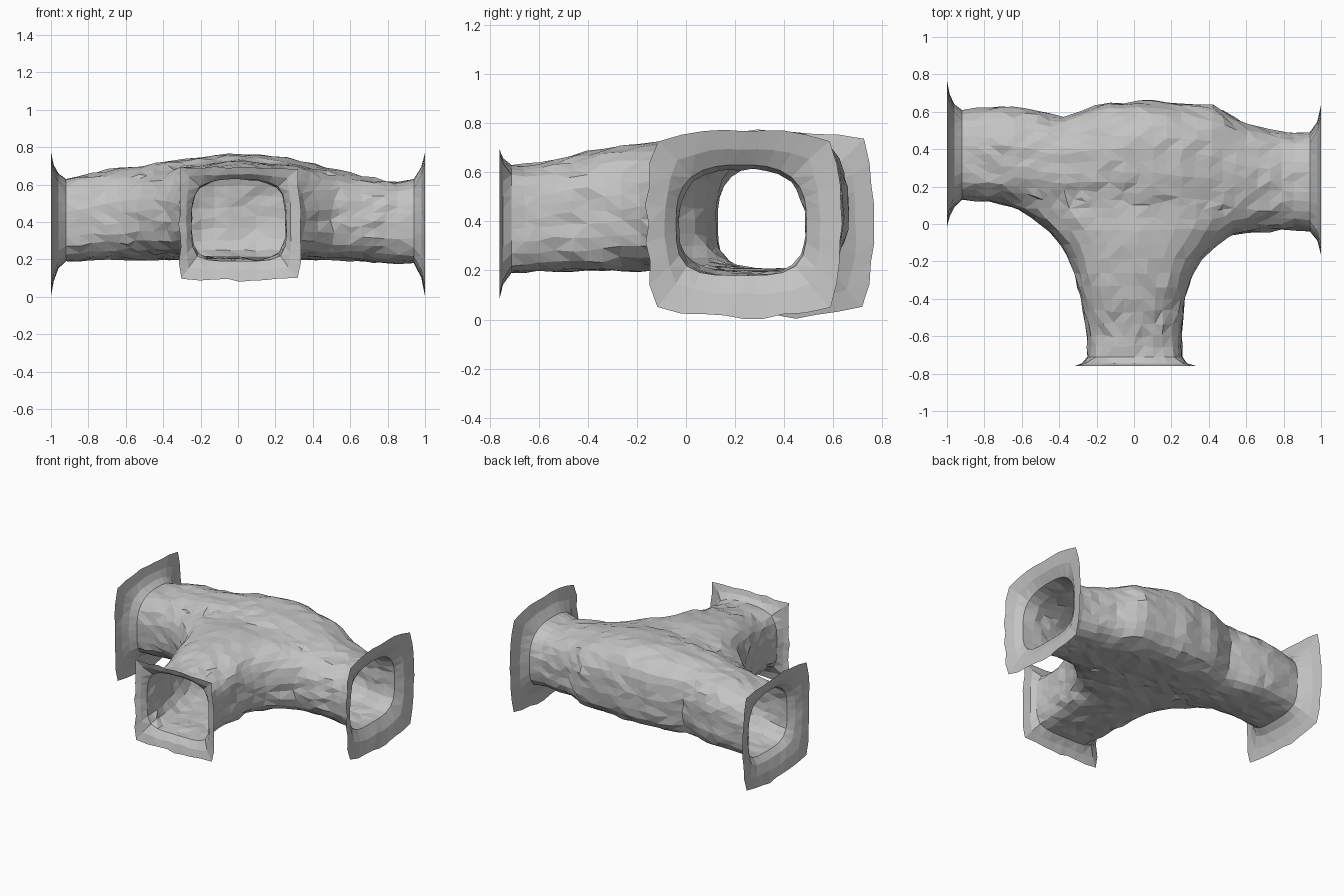
import bpy, bmesh, math, random
from mathutils import Vector

random.seed(4)
SIDES = 32

if "Cube" in bpy.data.objects:
    bpy.data.objects.remove(bpy.data.objects["Cube"])

rock = bpy.data.materials.new("grey_rock")
rock.use_nodes = True
GREY = (0.55, 0.55, 0.55, 1)
rock.diffuse_color = GREY
rock.node_tree.nodes["Principled BSDF"].inputs["Base Color"].default_value = GREY


def resample(rows, step):
    """Fill in sections between the key sections of a tunnel."""
    out = []
    for a, b in zip(rows, rows[1:]):
        count = max(1, round((b[0] - a[0]) / step))
        for i in range(count):
            t = i / count
            out.append([u + (v - u) * t for u, v in zip(a, b)])
    return out + [list(rows[-1])]


def loft(name, rows, place, flared_ends, roof, floor, corner):
    """Closed tube of sections (position, side low, side high, bottom, top).
    Domed roof and squarer floor inside, sharp-cornered bulged squares at the rims."""
    bm = bmesh.new()
    rings = []
    for pos, lo, hi, bottom, top in resample(rows, 0.07):
        rim = max(0, 1 - min(abs(pos - e) for e in flared_ends) / 0.06)
        ring = []
        for k in range(SIDES):
            a = math.tau * k / SIDES
            c, s = math.cos(a), math.sin(a)
            power = roof if s > 0 else floor
            soft = (abs(c) ** power + abs(s) ** power) ** (-1 / power)
            big, small = max(abs(c), abs(s)), min(abs(c), abs(s))
            square = (1 - (1 - corner) * (small / big) ** 2) / big
            r = soft + (square - soft) * rim
            r *= 1 - random.uniform(0, 0.05) * rim
            side = (lo + hi) / 2 + r * c * (hi - lo) / 2
            height = (bottom + top) / 2 + r * s * (top - bottom) / 2
            ring.append(bm.verts.new(place(pos, side, height)))
        rings.append(ring)
    for r0, r1 in zip(rings, rings[1:]):
        for k in range(SIDES):
            n = (k + 1) % SIDES
            bm.faces.new((r0[k], r0[n], r1[n], r1[k]))
    bm.faces.new(rings[0])
    bm.faces.new(rings[-1])
    bmesh.ops.recalc_face_normals(bm, faces=bm.faces)
    mesh = bpy.data.meshes.new(name)
    bm.to_mesh(mesh)
    bm.free()
    obj = bpy.data.objects.new(name, mesh)
    bpy.context.collection.objects.link(obj)
    return obj


# Main passage, running along x
main_rows = [
    (-1, -0.03, 0.77, 0, 0.78),
    (-0.985, 0.04, 0.7, 0.08, 0.71),
    (-0.96, 0.09, 0.64, 0.15, 0.66),
    (-0.92, 0.13, 0.61, 0.19, 0.63),
    (-0.7, 0.11, 0.63, 0.2, 0.68),
    (-0.52, 0.08, 0.61, 0.2, 0.7),
    (-0.37, 0.06, 0.56, 0.2, 0.73),
    (-0.2, 0.05, 0.64, 0.2, 0.75),
    (0.1, 0.02, 0.66, 0.2, 0.77),
    (0.25, 0, 0.64, 0.2, 0.75),
    (0.42, -0.02, 0.64, 0.2, 0.71),
    (0.6, -0.05, 0.53, 0.19, 0.66),
    (0.85, -0.03, 0.48, 0.18, 0.61),
    (0.94, -0.04, 0.49, 0.18, 0.63),
    (0.98, -0.09, 0.55, 0.1, 0.7),
    (1, -0.17, 0.64, 0, 0.78),
]
tunnel = loft("tunnel_junction", main_rows, lambda p, s, h: (p, s, h),
              (-1, 1), 2.7, 3.8, 0.89)

# Side passage, running toward the front and widening into the main one
branch_rows = [
    (-0.76, -0.32, 0.34, 0.08, 0.7),
    (-0.745, -0.28, 0.29, 0.14, 0.66),
    (-0.71, -0.25, 0.26, 0.19, 0.63),
    (-0.6, -0.25, 0.25, 0.2, 0.63),
    (-0.4, -0.28, 0.27, 0.2, 0.68),
    (-0.2, -0.33, 0.33, 0.2, 0.72),
    (-0.1, -0.38, 0.42, 0.2, 0.73),
    (-0.02, -0.45, 0.56, 0.2, 0.73),
    (0.1, -0.64, 0.6, 0.21, 0.71),
    (0.3, -0.4, 0.4, 0.24, 0.66),
]
branch = loft("side_passage", branch_rows, lambda p, s, h: (s, p, h),
              (-0.76,), 2.9, 4.6, 0.98)

# Fuse the two passages
union = tunnel.modifiers.new("fuse", "BOOLEAN")
union.operation = "UNION"
union.solver = "EXACT"
union.object = branch
graph = bpy.context.evaluated_depsgraph_get()
fused = bpy.data.meshes.new_from_object(tunnel.evaluated_get(graph))
tunnel.modifiers.clear()
tunnel.data = fused
bpy.data.objects.remove(branch)

bm = bmesh.new()
bm.from_mesh(fused)


def on_rim(co):
    return abs(co.x) > 0.998 or co.y < -0.758


def blend(verts, times):
    for _ in range(times):
        bmesh.ops.smooth_vert(bm, verts=verts, factor=0.5,
                              use_axis_x=True, use_axis_y=True, use_axis_z=True)


# Open the three mouths
caps = [f for f in bm.faces if all(on_rim(v.co) for v in f.verts)]
bmesh.ops.delete(bm, geom=caps, context="FACES")
bmesh.ops.remove_doubles(bm, verts=bm.verts, dist=0.02)

# Blend the walls, mostly where the passages meet
walls = [v for v in bm.verts if abs(v.co.x) < 0.9 and v.co.y > -0.68]
blend(walls, 1)
blend([v for v in walls if abs(v.co.x) < 0.8 and -0.3 < v.co.y < 0.4], 5)

# Rough, faceted rock surface
for v in walls:
    v.co += Vector([random.uniform(-1, 1) for _ in range(3)]) * 0.008
bmesh.ops.triangulate(bm, faces=bm.faces)
bmesh.ops.recalc_face_normals(bm, faces=bm.faces)
for f in bm.faces:
    f.smooth = False
    f.material_index = 0
bm.to_mesh(fused)
bm.free()
fused.materials.clear()
fused.materials.append(rock)
